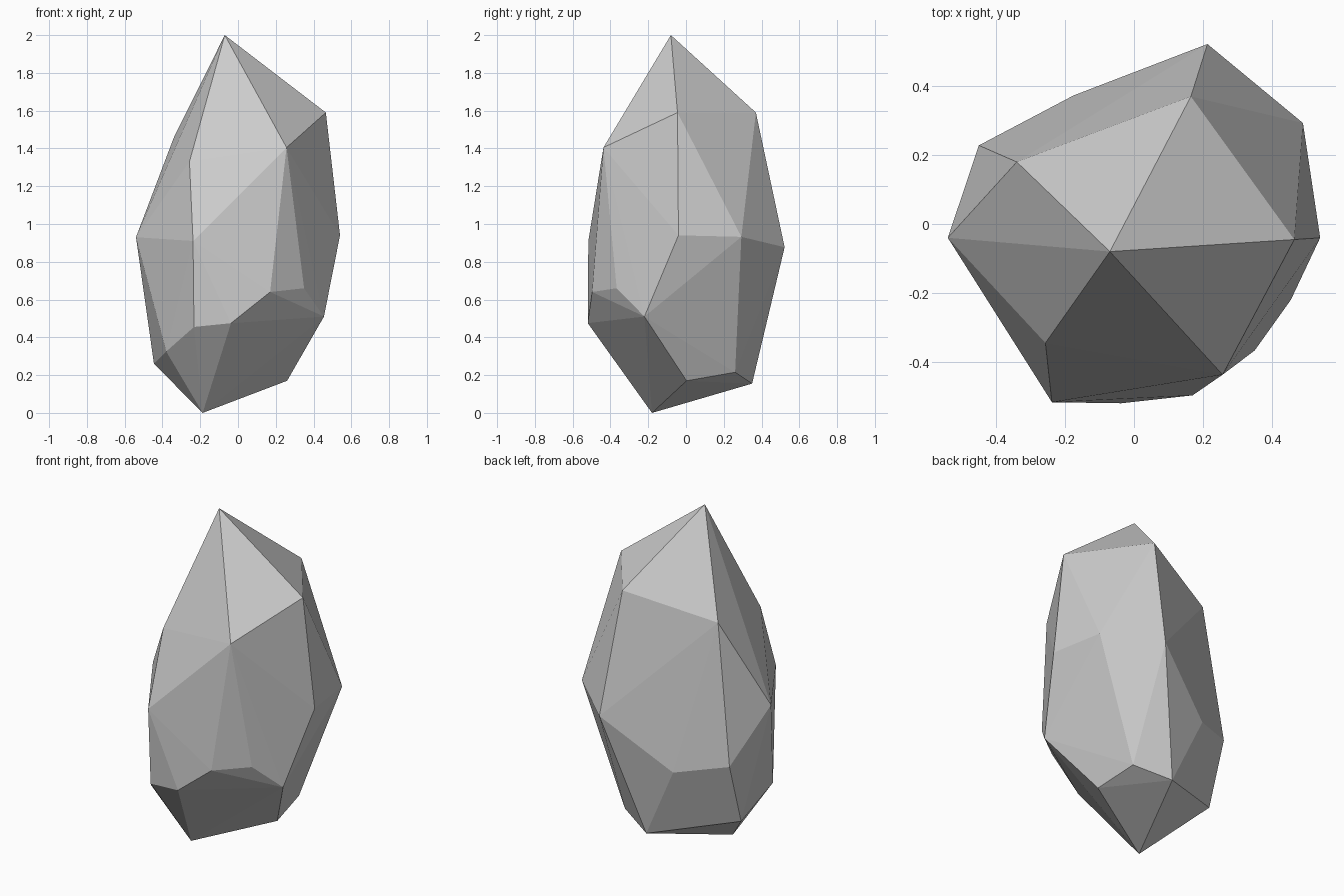
import bpy, bmesh

if "Cube" in bpy.data.objects:
    bpy.data.objects.remove(bpy.data.objects["Cube"])

# Corner points of the faceted stone, grouped by height
tip = [(-.07, -.08, 2)]
shoulder = [(.465, -.045, 1.59), (.165, .37, 1.59), (-.34, .18, 1.457),
            (-.257, -.345, 1.33), (.257, -.437, 1.405)]
waist = [(-.54, -.04, .93), (.54, -.04, .94), (.213, .522, .877),
         (.49, .293, .932), (-.238, -.517, .91)]
lower = [(-.45, .228, .634), (-.175, .373, .582), (-.037, -.52, .475),
         (.17, -.497, .64), (.35, -.367, .66), (.455, -.22, .51),
         (-.233, -.5, .455)]
foot = [(-.38, -.286, .325), (-.445, .11, .26), (.26, .003, .17),
        (.225, .26, .215), (.02, .35, .155), (-.187, -.18, 0)]

# Wrap the corners in a convex, flat-faced skin
bm = bmesh.new()
for co in tip + shoulder + waist + lower + foot:
    bm.verts.new(co)
bmesh.ops.convex_hull(bm, input=list(bm.verts))
loose = [v for v in bm.verts if not v.link_faces]
bmesh.ops.delete(bm, geom=loose, context='VERTS')
bmesh.ops.recalc_face_normals(bm, faces=list(bm.faces))

mesh = bpy.data.meshes.new("faceted_stone")
bm.to_mesh(mesh)
bm.free()
stone = bpy.data.objects.new("faceted_stone", mesh)
bpy.context.collection.objects.link(stone)
